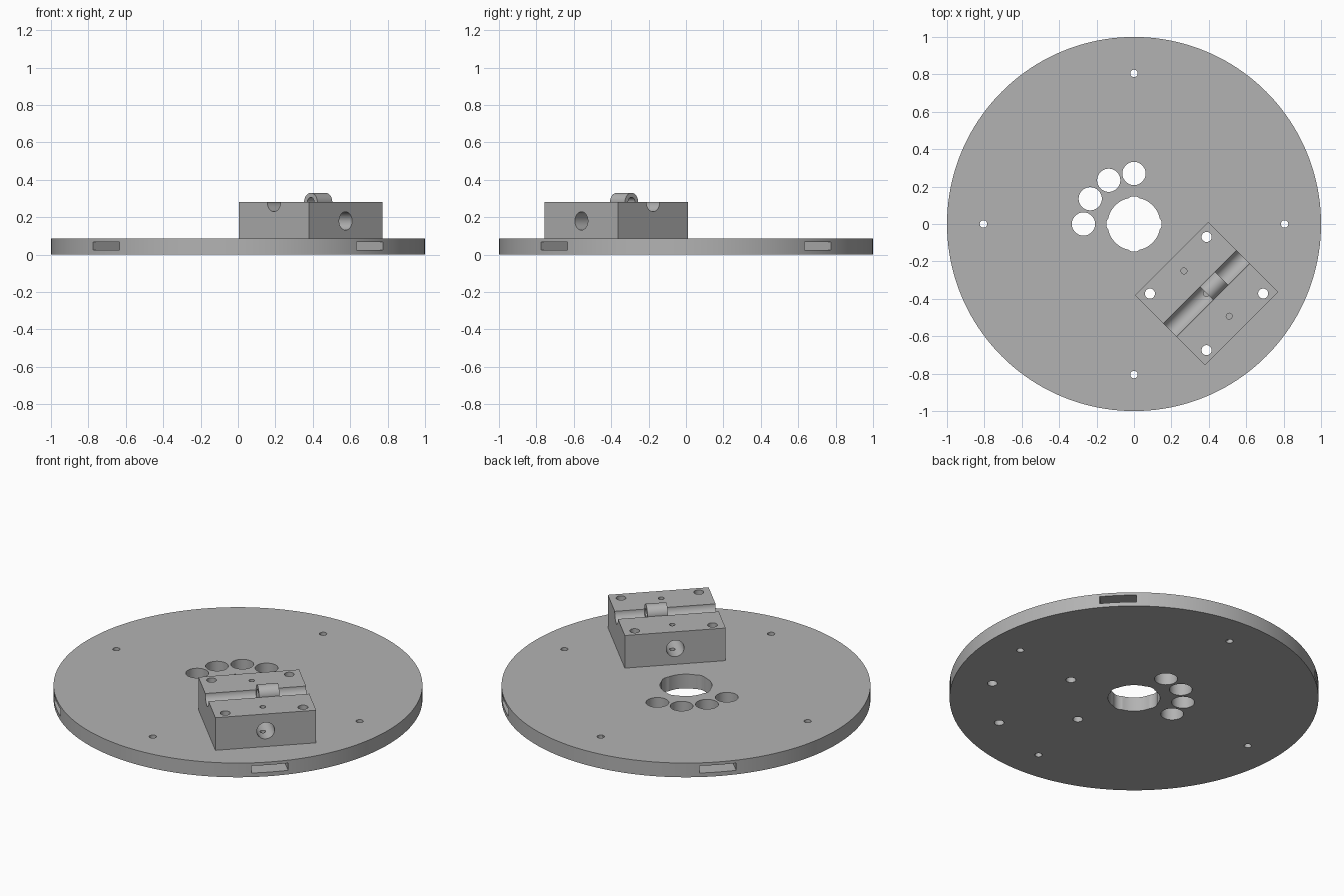
import bpy
from math import pi, cos, sin, sqrt
from mathutils import Matrix, Vector

cube = bpy.data.objects.get("Cube")
if cube:
    bpy.data.objects.remove(cube, do_unlink=True)

grey = bpy.data.materials.new("plain grey")
grey.use_nodes = True
grey.diffuse_color = (0.45, 0.45, 0.45, 1)
grey.node_tree.nodes["Principled BSDF"].inputs["Base Color"].default_value = (0.45, 0.45, 0.45, 1)

DISC_TOP, BLOCK_TOP = 0.085, 0.28
# Block frame: u runs along the groove, v points outward from the disc centre
BLOCK = Matrix.Translation((0.388, -0.372, 0)) @ Matrix.Rotation(pi / 4, 4, 'Z')
ALONG = {'X': Matrix.Rotation(pi / 2, 4, 'Y'), 'Y': Matrix.Rotation(pi / 2, 4, 'X'), 'Z': Matrix()}


def cylinder(name, r, length, centre, axis='Z', frame=Matrix(), sides=48):
    bpy.ops.mesh.primitive_cylinder_add(vertices=sides, radius=r, depth=length)
    ob = bpy.context.object
    ob.name = name
    ob.data.transform(frame @ Matrix.Translation(centre) @ ALONG[axis])
    ob.data.materials.append(grey)
    return ob


def box(name, size, centre, frame=Matrix()):
    bpy.ops.mesh.primitive_cube_add(size=1)
    ob = bpy.context.object
    ob.name = name
    ob.data.transform(frame @ Matrix.Translation(centre) @ Matrix.Diagonal((*size, 1)))
    ob.data.materials.append(grey)
    return ob


def cut(target, cutter):
    cutter.hide_render = True
    mod = target.modifiers.new("cut", 'BOOLEAN')
    mod.operation, mod.solver, mod.object = 'DIFFERENCE', 'EXACT', cutter
    bpy.ops.object.select_all(action='DESELECT')
    bpy.context.view_layer.objects.active = target
    target.select_set(True)
    bpy.ops.object.modifier_apply(modifier=mod.name)
    bpy.data.objects.remove(cutter, do_unlink=True)


def smooth(ob):
    bpy.ops.object.select_all(action='DESELECT')
    bpy.context.view_layer.objects.active = ob
    ob.select_set(True)
    bpy.ops.object.shade_smooth_by_angle(angle=pi / 6)


# Base disc with its centre opening, slightly pointed in four directions
disc = cylinder("base_disc", 1, DISC_TOP, (0, 0, DISC_TOP / 2), sides=160)
cut(disc, cylinder("cutter", 0.141, 1, (0, 0, 0), sides=64))
for i in range(4):
    a = i * pi / 2
    c, s = cos(a), sin(a)
    cut(disc, cylinder("cutter", 0.05, 1, (0.098 * c, 0.098 * s, 0)))
    # Small rim holes
    cut(disc, cylinder("cutter", 0.02, 1, (0.805 * c, 0.805 * s, 0), sides=24))
    # Arc of four round holes
    b = pi / 2 + i * pi / 6
    cut(disc, cylinder("cutter", 0.062, 1, (0.27 * cos(b), 0.27 * sin(b), 0)))
    # Pockets in the edge of the disc
    cut(disc, box("cutter", (0.5, 0.2, 0.043), (0.95, 0, 0.046),
                  Matrix.Rotation(a + pi / 4, 4, 'Z')))

# Clamp block with groove and cross bore
height = BLOCK_TOP - DISC_TOP
block = box("clamp_block", (0.555, 0.53, height), (0, 0, DISC_TOP + height / 2), BLOCK)
cut(block, cylinder("cutter", 0.05, 1, (0, 0, BLOCK_TOP), 'X', BLOCK))
cut(block, cylinder("cutter", 0.049, 1, (0, 0, 0.18), 'Y', BLOCK))

# Bolt holes through block and disc
for u in (-0.214, 0.214):
    for v in (-0.214, 0.214):
        for part in (block, disc):
            cut(part, cylinder("cutter", 0.027, 1, (u, v, 0), frame=BLOCK, sides=32))

# Set screw holes through the block only
for v in (-0.171, 0, 0.171):
    cut(block, cylinder("cutter", 0.016, 1, (0, v, 0), frame=BLOCK, sides=24))

# Hollow sleeve lying in the groove
sleeve = cylinder("sleeve", 0.05, 0.113, (0.058, 0, BLOCK_TOP), 'X', BLOCK)
cut(sleeve, cylinder("cutter", 0.026, 1, (0, 0, BLOCK_TOP), 'X', BLOCK))

for ob in (disc, block, sleeve):
    smooth(ob)
